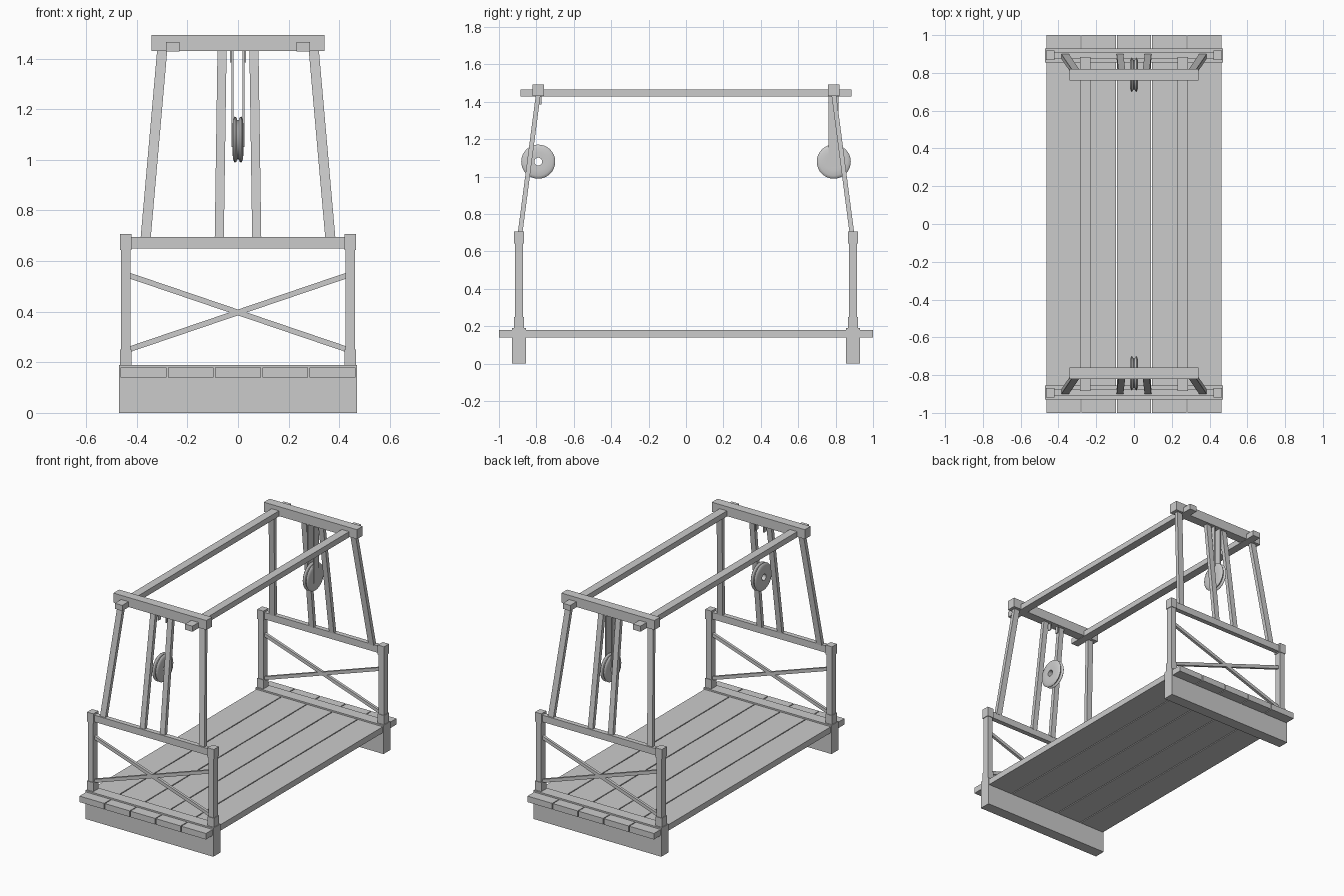
import bpy, bmesh, math
from mathutils import Vector

if "Cube" in bpy.data.objects:
    bpy.data.objects.remove(bpy.data.objects["Cube"])

def make(name, bm):
    bmesh.ops.recalc_face_normals(bm, faces=bm.faces)
    me = bpy.data.meshes.new(name)
    bm.to_mesh(me)
    bm.free()
    ob = bpy.data.objects.new(name, me)
    bpy.context.collection.objects.link(ob)
    return ob

def bar(name, p, q, u, v):
    """Beam from p to q; both end faces are spanned by half-vectors u and v."""
    bm = bmesh.new()
    p, q, u, v = map(Vector, (p, q, u, v))
    rings = [[bm.verts.new(c + a * u + b * v)
              for a, b in ((-1, -1), (1, -1), (1, 1), (-1, 1))] for c in (p, q)]
    for r in rings:
        bm.faces.new(r)
    for i in range(4):
        j = (i + 1) % 4
        bm.faces.new((rings[0][i], rings[0][j], rings[1][j], rings[1][i]))
    return make(name, bm)

def box(name, x0, x1, y0, y1, z0, z1):
    x, y = (x0 + x1) / 2, (y0 + y1) / 2
    return bar(name, (x, y, z0), (x, y, z1), ((x1 - x0) / 2, 0, 0), (0, (y1 - y0) / 2, 0))

def pulley(name, y, z):
    # grooved wheel turned around the x axis, with a centre hole
    half = [(.021, .021), (.05, .022), (.075, .020), (.088, .016), (.091, .012), (.088, .007), (.078, .003)]
    prof = half + [(r, -x) for r, x in reversed(half)]
    n, m = 32, len(prof)
    bm = bmesh.new()
    rings = []
    for i in range(n):
        a = 2 * math.pi * i / n
        rings.append([bm.verts.new((x, y + r * math.cos(a), z + r * math.sin(a))) for r, x in prof])
    for i in range(n):
        for k in range(m):
            a, b = rings[i], rings[(i + 1) % n]
            bm.faces.new((a[k], a[(k + 1) % m], b[(k + 1) % m], b[k]))
    ob = make(name, bm)
    bpy.context.view_layer.objects.active = ob
    ob.select_set(True)
    bpy.ops.object.shade_smooth_by_angle(angle=math.radians(40))
    ob.select_set(False)

# deck planks
for i in range(5):
    x = (i - 2) * 0.187
    box(f"deck_plank_{i}", x - .0905, x + .0905, -1, 1, .14, .18)

# long top rails
for s in (-1, 1):
    box("top_long_rail", s * .258 - .027, s * .258 + .027, -.885, .885, 1.428, 1.465)

for e, end in ((-1, "front"), (1, "back")):
    y = e * .893
    # base sill, middle rail and head beam
    box(end + "_sill", -.47, .47, y - .037, y + .037, 0, .19)
    box(end + "_rail", -.43, .43, y - .016, y + .016, .65, .695)
    box(end + "_head_beam", -.342, .342, e * .79 - .03, e * .79 + .03, 1.43, 1.493)
    for s in (-1, 1):
        # lower post with foot and cap blocks
        x = s * .443
        box(end + "_lower_post", x - .019, x + .019, y - .022, y + .022, .18, .7)
        box(end + "_post_foot", x - .023, x + .023, y - .026, y + .026, .18, .25)
        box(end + "_post_cap", x - .023, x + .023, y - .026, y + .026, .643, .707)
        # diagonal brace
        bar(end + "_brace", (-.43, y, .397 - s * .146), (.43, y, .397 + s * .146),
            (0, .009, 0), (0, 0, .0115))
        # leaning upper posts
        for nm, xb, xt, w in (("outer", .365, .299, .020), ("inner", .074, .063, .018)):
            bar(f"{end}_{nm}_upper_post", (s * xb, e * .888, .69), (s * xt, e * .79, 1.44),
                (w, 0, 0), (0, .0125, 0))
        # pulley hangers: short stubs at the front, long straps at the back
        if e < 0:
            box("front_hanger_stub", s * .029 - .003, s * .029 + .003, -.797, -.773, 1.385, 1.44)
        else:
            box("back_hanger_strap", s * .022 - .004, s * .022 + .004, .762, .815, 1.05, 1.44)
    pulley(end + "_pulley", e * .79, 1.08)
